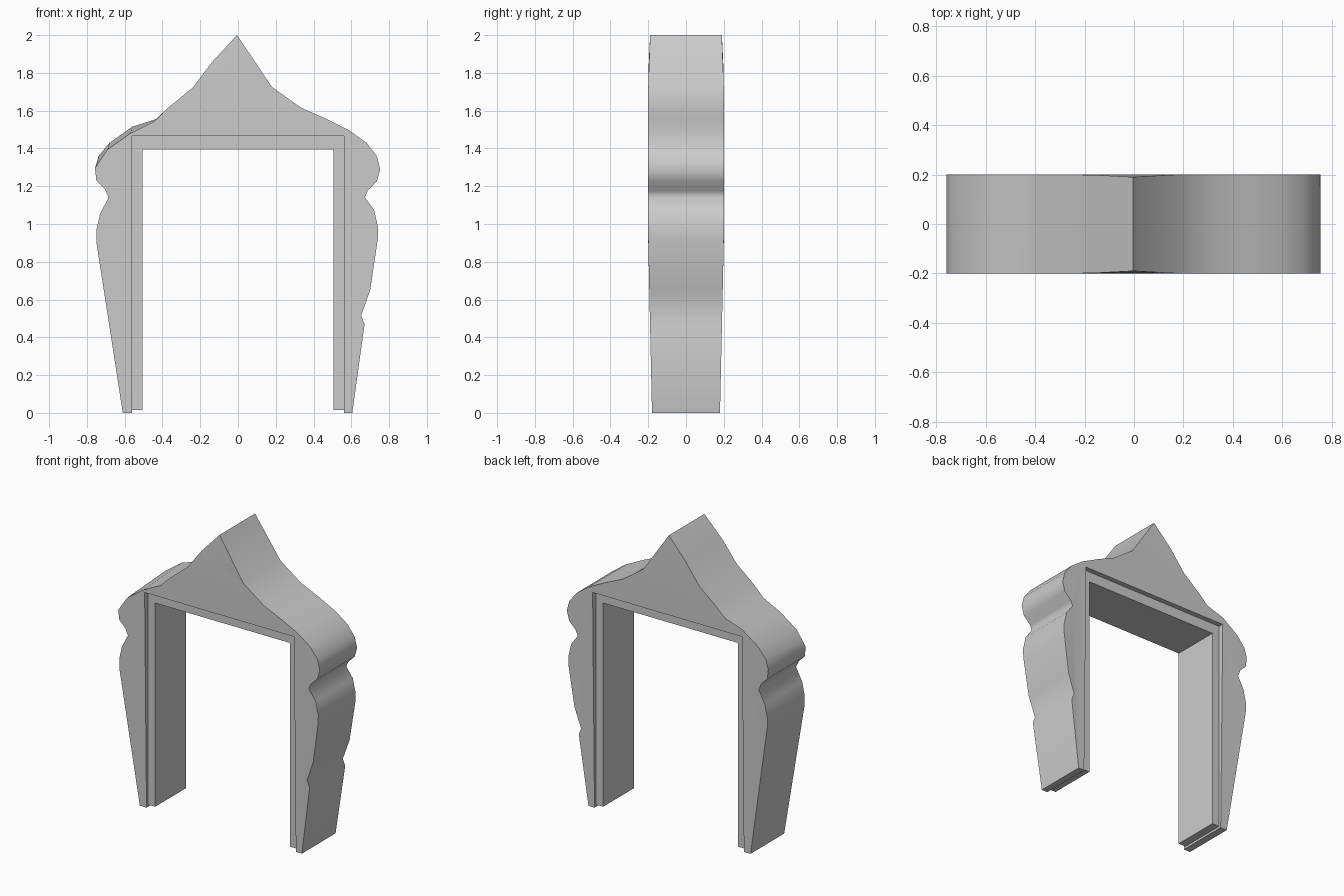
import bpy, bmesh

if "Cube" in bpy.data.objects:
    bpy.data.objects.remove(bpy.data.objects["Cube"])

# Outer outline, (x, z), right foot up over the peak
right_side = [(.605, 0), (.67, .47), (.652, .515), (.70, .65), (.74, .92), (.742, .98),
              (.72, 1.075), (.672, 1.14), (.685, 1.175), (.735, 1.225), (.753, 1.29),
              (.735, 1.36), (.68, 1.43), (.59, 1.495), (.46, 1.56), (.335, 1.615),
              (.18, 1.725)]
left_side = [(-.135, 1.86), (-.24, 1.722), (-.37, 1.615), (-.435, 1.555), (-.56, 1.515),
             (-.68, 1.43), (-.738, 1.36), (-.757, 1.295), (-.75, 1.23), (-.705, 1.185),
             (-.685, 1.14), (-.73, 1.055), (-.75, .965), (-.75, .905), (-.61, 0)]
opening = [(-.56, 0), (-.56, 1.465), (.56, 1.465), (.56, 0)]
outline = right_side + [(-.005, 2.0)] + left_side + opening

# The front edge of the left shoulder slumps a little
slump = {(-.435, 1.555): (-.44, 1.545), (-.56, 1.515): (-.57, 1.48),
         (-.68, 1.43): (-.69, 1.395), (-.738, 1.36): (-.735, 1.33)}


def body_depth(z):
    """Half depth: narrower at the feet and at the peak."""
    if z < .9:
        return .18 + .02 * z / .9
    return .2 - .01 * max(0, (z - 1.8) / .2)


def extrude_profile(name, front, back, depth):
    bm = bmesh.new()
    f = [bm.verts.new((x, -depth(z), z)) for x, z in front]
    b = [bm.verts.new((x, depth(z), z)) for x, z in back]
    caps = [bm.faces.new(f), bm.faces.new(b[::-1])]
    n = len(f)
    for i in range(n):
        j = (i + 1) % n
        bm.faces.new((f[j], f[i], b[i], b[j]))
    # Split caps into triangles so the concave outline fills cleanly
    bm.normal_update()
    bmesh.ops.triangulate(bm, faces=caps, ngon_method='EAR_CLIP')
    bmesh.ops.recalc_face_normals(bm, faces=bm.faces)
    mesh = bpy.data.meshes.new(name)
    bm.to_mesh(mesh)
    bm.free()
    obj = bpy.data.objects.new(name, mesh)
    bpy.context.collection.objects.link(obj)
    bpy.ops.object.select_all(action='DESELECT')
    obj.select_set(True)
    bpy.context.view_layer.objects.active = obj
    bpy.ops.object.shade_smooth_by_angle(angle=1.0)
    return obj


# Carved arch surround
extrude_profile("arch_surround", [slump.get(p, p) for p in outline], outline, body_depth)

# Recessed door frame lining the opening
half = [(.505, .015), (.56, .015), (.56, 1.465)]
inner = [(-.505, .015), (-.505, 1.395), (.505, 1.395)]
frame = half + [(-x, z) for x, z in half[:0:-1]] + inner
extrude_profile("door_frame", frame, frame, lambda z: .165)
